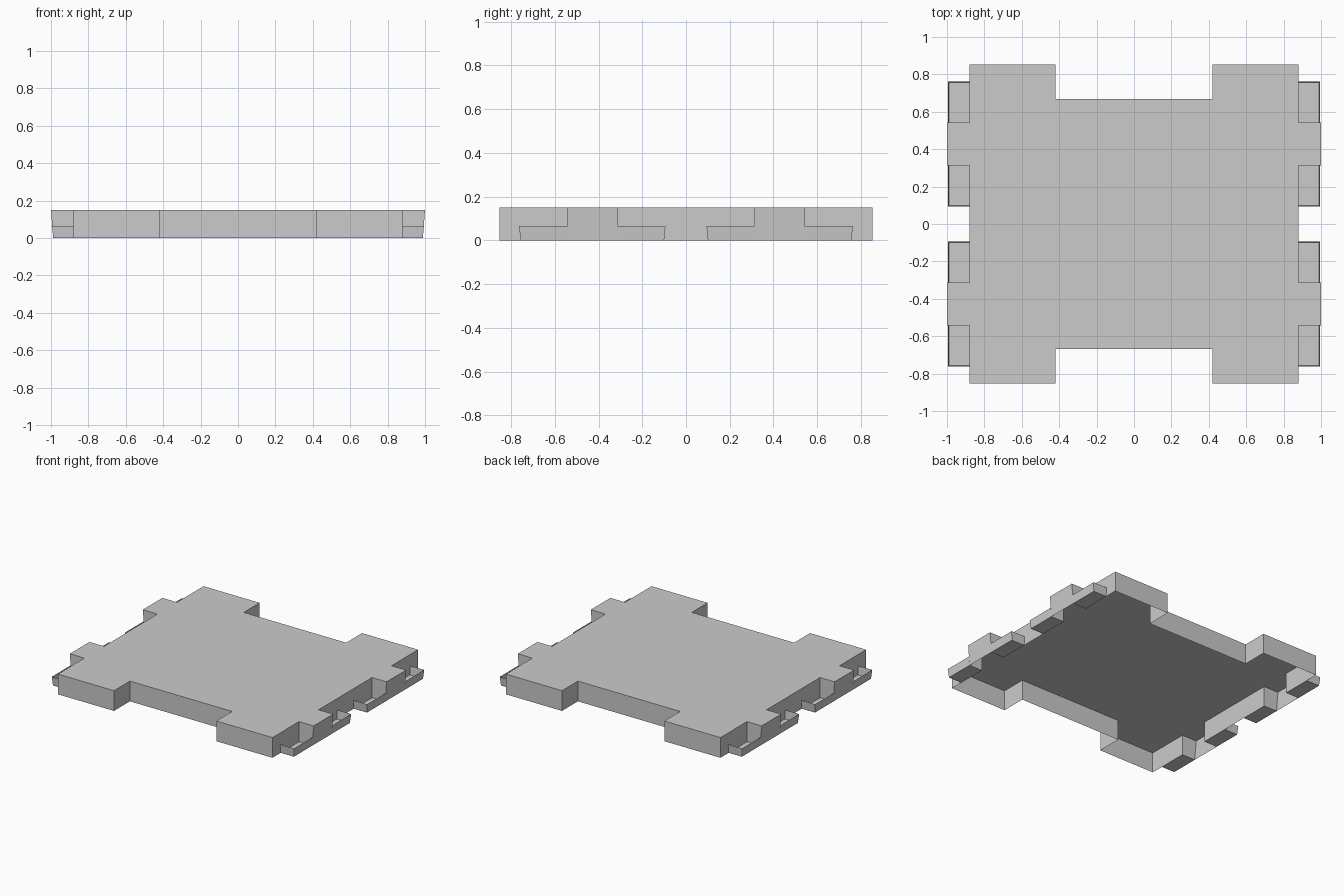
import bpy, bmesh

if "Cube" in bpy.data.objects:
    bpy.data.objects.remove(bpy.data.objects["Cube"])

H = 0.15            # plate height
LIP = 0.065         # tray height
XS, XT = 0.88, 1.0  # side wall, tab face at the top
XB = 0.988          # tab face at the ground (slight draft)
XL = 0.994          # tray rim


def finish(name, bm):
    bmesh.ops.remove_doubles(bm, verts=bm.verts, dist=1e-5)
    mesh = bpy.data.meshes.new(name)
    bm.to_mesh(mesh)
    bm.free()
    obj = bpy.data.objects.new(name, mesh)
    bpy.context.collection.objects.link(obj)


# Hollow plate: flat top and outer walls, open underneath
quarter = [(0.42, 0.667), (0.42, 0.853), (XS, 0.853), (XS, 0.542),
           (XT, 0.542), (XT, 0.313), (XS, 0.313)]
right = quarter + [(x, -y) for x, y in reversed(quarter)]
outline = right + [(-x, -y) for x, y in right]


def ground(x):
    return x if abs(x) < XT else (XB if x > 0 else -XB)


bm = bmesh.new()
top = [bm.verts.new((x, y, H)) for x, y in outline]
low = [bm.verts.new((ground(x), y, 0)) for x, y in outline]
bm.faces.new(reversed(top))
n = len(top)
for i in range(n):
    j = (i + 1) % n
    bm.faces.new((top[i], top[j], low[j], low[i]))
for f in bm.faces:          # outline runs clockwise, so the top points up
    f.normal_update()
if max(bm.faces, key=lambda f: f.calc_area()).normal.z < 0:
    bmesh.ops.reverse_faces(bm, faces=bm.faces)
finish("plate", bm)


# Shallow open-topped trays on both sides of every tab
def tray(name, sx, sy, y_tab, y_end, y_end_low):
    bm = bmesh.new()

    def v(x, y, z):
        return bm.verts.new((sx * x, sy * y, z))
    a, b = v(XS, y_tab, 0), v(XB, y_tab, 0)
    c, d = v(XB, y_end_low, 0), v(XS, y_end_low, 0)
    rim_b, rim_c, rim_d = v(XL, y_tab, LIP), v(XL, y_end, LIP), v(XS, y_end, LIP)
    bm.faces.new((a, b, c, d))
    bm.faces.new((b, rim_b, rim_c, c))
    bm.faces.new((c, rim_c, rim_d, d))
    floor = next(iter(bm.faces))
    floor.normal_update()
    if floor.normal.z > 0:
        bmesh.ops.reverse_faces(bm, faces=bm.faces)
    finish(name, bm)


for sx, side in ((1, "right"), (-1, "left")):
    for sy, end in ((1, "back"), (-1, "front")):
        tray(f"outer_tray_{side}_{end}", sx, sy, 0.542, 0.763, 0.757)
        tray(f"inner_tray_{side}_{end}", sx, sy, 0.313, 0.094, 0.10)
